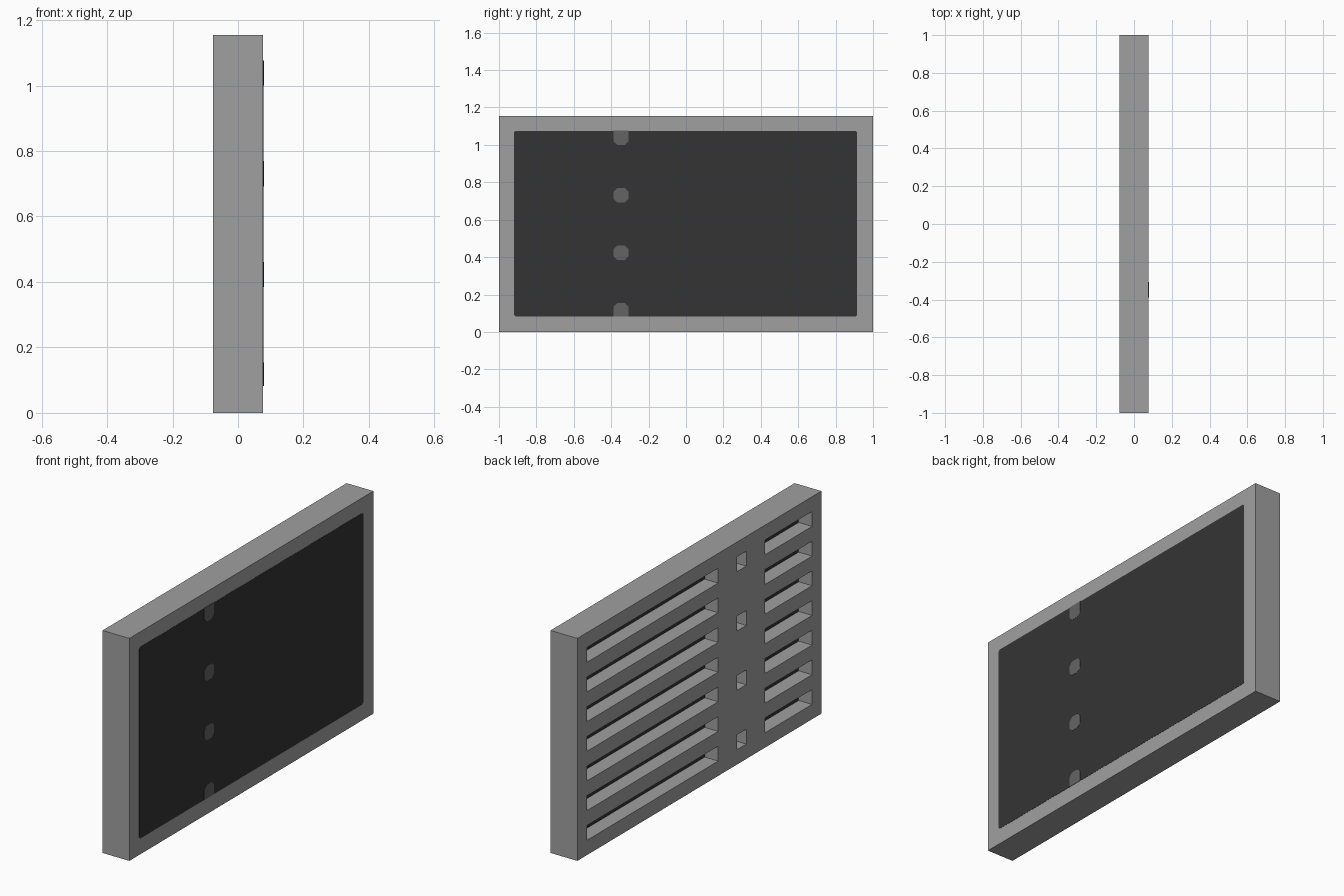
import bpy
import bmesh
from mathutils import Vector

cube = bpy.data.objects.get("Cube")
if cube:
    bpy.data.objects.remove(cube, do_unlink=True)

U = 1 / 13  # one module: the slab is 2 x 26 x 15 modules


def material(name, value):
    m = bpy.data.materials.new(name)
    m.use_nodes = True
    color = (value, value, value, 1)
    m.diffuse_color = color
    bsdf = m.node_tree.nodes["Principled BSDF"]
    bsdf.inputs["Base Color"].default_value = color
    bsdf.inputs["Roughness"].default_value = 0.8
    return m


LIGHT = material("light grey", 0.352)
MID = material("mid grey", 0.127)
DARK = material("charcoal", 0.034)


def finish(name, bm, mats):
    bmesh.ops.recalc_face_normals(bm, faces=bm.faces)
    me = bpy.data.meshes.new(name)
    bm.to_mesh(me)
    bm.free()
    for m in mats:
        me.materials.append(m)
    ob = bpy.data.objects.new(name, me)
    bpy.context.collection.objects.link(ob)
    return ob


# Slab: gridded back face with recessed cells, then sides and front
y_cuts = [-13, -12, -7, -5, -4, -2, 12, 13]
bm = bmesh.new()
grid = [[bm.verts.new((-U, y * U, z * U)) for z in range(16)] for y in y_cuts]
slots, holes = [], []
for i in range(len(y_cuts) - 1):
    for z in range(15):
        f = bm.faces.new((grid[i][z], grid[i][z + 1], grid[i + 1][z + 1], grid[i + 1][z]))
        if i in (1, 5) and z % 2 == 1:      # short and long slots
            slots.append(f)
        elif i == 3 and z % 4 == 1:         # square holes
            holes.append(f)

rim = [e for e in bm.edges if e.is_boundary]
ext = bmesh.ops.extrude_edge_only(bm, edges=rim)["geom"]
bmesh.ops.translate(bm, vec=(2 * U, 0, 0),
                    verts=[v for v in ext if isinstance(v, bmesh.types.BMVert)])
bmesh.ops.holes_fill(bm, edges=[e for e in bm.edges if e.is_boundary], sides=0)

# Recess the cells by half the thickness and colour their floors
for cells, index in ((slots, 1), (holes, 2)):
    floors = bmesh.ops.extrude_discrete_faces(bm, faces=cells)["faces"]
    for f in floors:
        bmesh.ops.translate(bm, vec=(U, 0, 0), verts=f.verts[:])
        f.material_index = index
finish("vented_slab", bm, [LIGHT, DARK, MID])


def plate(name, y0, y1, z0, z1, thick, mat, low=0.0, high=0.0):
    """Thin plate on the +x face with clipped lower and upper corners."""
    outline = [(y0 + low, z0), (y1 - low, z0), (y1, z0 + low), (y1, z1 - high),
               (y1 - high, z1), (y0 + high, z1), (y0, z1 - high), (y0, z0 + low)]
    outline = list(dict.fromkeys(outline))
    bm = bmesh.new()
    face = bm.faces.new([bm.verts.new((U, y, z)) for y, z in outline])
    top = bmesh.ops.extrude_face_region(bm, geom=[face], use_keep_orig=True)["geom"]
    bmesh.ops.translate(bm, vec=Vector((thick, 0, 0)),
                        verts=[v for v in top if isinstance(v, bmesh.types.BMVert)])
    return finish(name, bm, [mat])


# Dark panel and its row of four pads
plate("dark_panel", -11.95 * U, 11.9 * U, 1.07 * U, 13.98 * U, 0.001, DARK, 0.008, 0.008)
for n, z in enumerate((1, 5, 9, 13)):
    plate(f"pad_{n + 1}", -5.05 * U, -4 * U, max(z, 1.07) * U, (z + 1) * U, 0.002, MID,
          0 if z == 1 else 0.02, 0 if z == 13 else 0.02)
